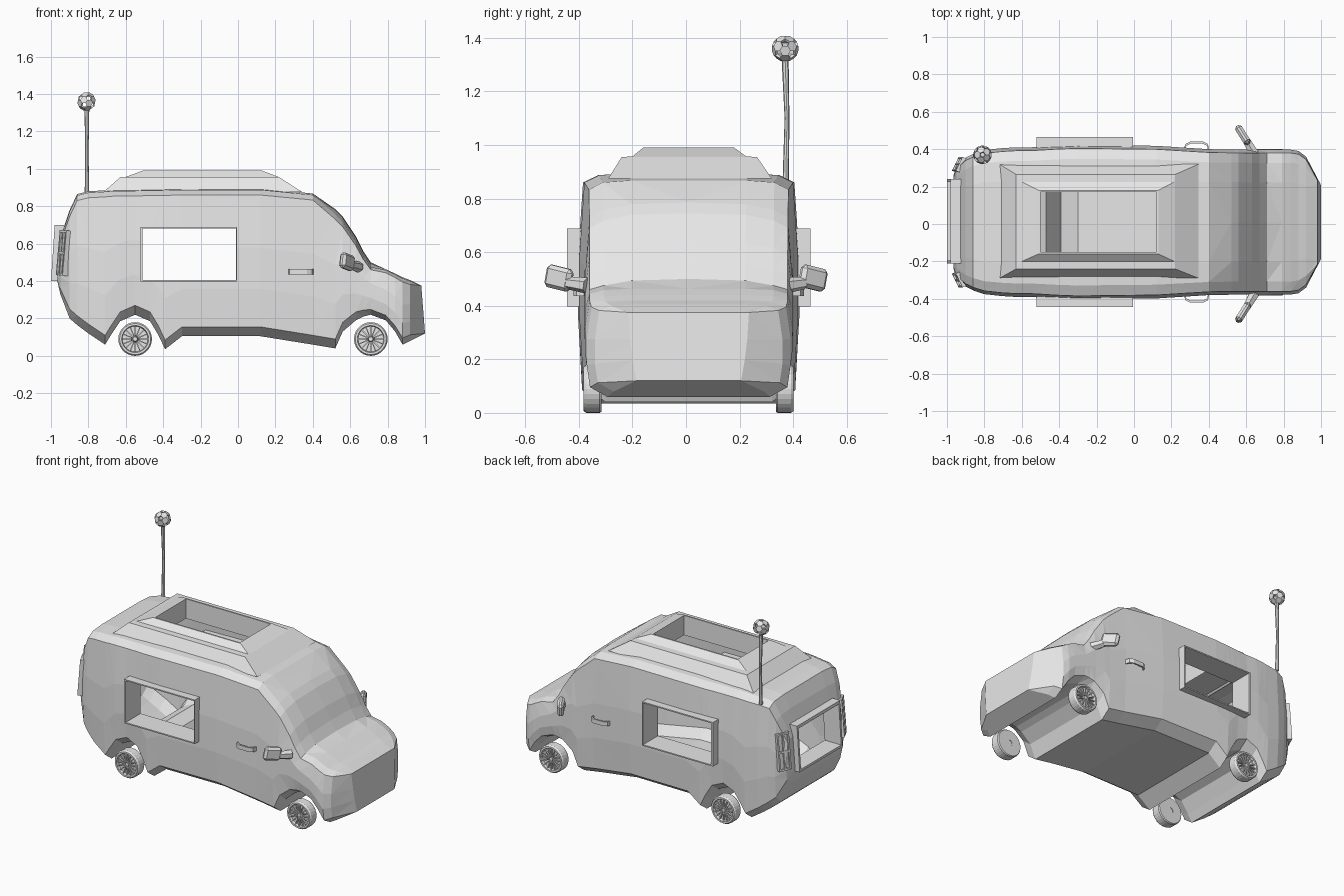
import bpy, bmesh, math
from mathutils import Matrix, Vector

if "Cube" in bpy.data.objects:
    bpy.data.objects.remove(bpy.data.objects["Cube"])

YC = 0.01  # centre line of the body
grey = bpy.data.materials.new("plain grey")
grey.diffuse_color = (0.8, 0.8, 0.8, 1)
grey.use_nodes = True
grey.node_tree.nodes["Principled BSDF"].inputs["Base Color"].default_value = grey.diffuse_color


def finish(name, bm, normals=True):
    if normals:
        bmesh.ops.recalc_face_normals(bm, faces=bm.faces)
    me = bpy.data.meshes.new(name)
    bm.to_mesh(me)
    bm.free()
    ob = bpy.data.objects.new(name, me)
    me.materials.append(grey)
    bpy.context.collection.objects.link(ob)
    return ob


def bridge(bm, rings, closed=False):
    n = len(rings[0])
    pairs = list(zip(rings, rings[1:])) + ([(rings[-1], rings[0])] if closed else [])
    for a, b in pairs:
        for i in range(n):
            j = (i + 1) % n
            bm.faces.new((a[i], a[j], b[j], b[i]))


def add_box(bm, mat, size):
    bmesh.ops.create_cube(bm, size=1, matrix=mat @ Matrix.Diagonal((*size, 1)))


def add_rod(bm, a, b, r1, r2, seg=8):
    a, b = Vector(a), Vector(b)
    rot = (b - a).to_track_quat('Z', 'Y').to_matrix().to_4x4()
    bmesh.ops.create_cone(bm, cap_ends=True, segments=seg, radius1=r1, radius2=r2,
                          depth=(b - a).length, matrix=Matrix.Translation((a + b) / 2) @ rot)


# Body shell: stations along the length (x, bottom, top, half width)
stations = [
    (-.965, .395, .43, .25), (-.95, .33, .63, .30), (-.90, .20, .78, .345),
    (-.86, .165, .865, .365), (-.80, .12, .88, .385), (-.71, .06, .885, .395),
    (-.68, .11, .888, .397), (-.63, .185, .89, .40), (-.55, .22, .89, .40),
    (-.47, .185, .892, .405), (-.425, .11, .892, .408), (-.39, .035, .893, .41),
    (-.30, .105, .895, .413), (.12, .105, .895, .408), (.40, .06, .868, .39),
    (.52, .04, .785, .388), (.56, .13, .745, .388), (.63, .19, .64, .387),
    (.67, .21, .56, .387), (.71, .22, .50, .387), (.79, .19, .463, .387),
    (.84, .13, .44, .387), (.88, .06, .42, .38), (.92, .08, .405, .35),
    (1.0, .12, .375, .225)]
bm = bmesh.new()
rings = []
for k, (x, zb, zt, w) in enumerate(stations):
    H = zt - zb
    h = min(1, H / .5)
    glass = .02 if .4 < x < .72 else 0
    last = k == len(stations) - 1
    half = [(.0, zt), (.55, zt - glass * .3), (.82, zt - .008 * h - glass), (.955, zt - .035 * h - glass),
            (1, zb + .60 * H), (1, zb + .32 * H), (.97, zb + .05 * h), (.80, zb), (0, zb)]
    if last:
        half = [(0, zt), (.5, zt), (.9, zt), (1, zt), (.97, zb + .6 * H),
                (.93, zb + .3 * H), (.87, zb), (.8, zb), (0, zb)]
    pts = half + [(-y, z) for y, z in half[-2:0:-1]]
    rings.append([bm.verts.new((x - (.02 * (z - zb) / H if last else 0), YC + y * w, z)) for y, z in pts])
bridge(bm, rings)
bm.faces.new(rings[0])
bm.faces.new(rings[-1])
bmesh.ops.recalc_face_normals(bm, faces=bm.faces)
bmesh.ops.triangulate(bm, faces=bm.faces)

# Openings in the shell: side windows, roof hatch, rear window
WIN = (-.51, -.012, .405, .68)
ROOF = (-.50, .12, -.15, .17)
REAR = (-.195, .225, .415, .68)
cuts = [(0, v) for v in WIN[:2] + ROOF[:2]] + [(1, v) for v in ROOF[2:] + REAR[:2]] \
    + [(2, v) for v in WIN[2:] + REAR[2:]]
for axis, v in cuts:
    co, no = Vector(), Vector()
    co[axis], no[axis] = v, 1
    bmesh.ops.bisect_plane(bm, geom=bm.verts[:] + bm.edges[:] + bm.faces[:], plane_co=co, plane_no=no)


def in_opening(f):
    c = f.calc_center_median()
    side = WIN[0] < c.x < WIN[1] and WIN[2] < c.z < WIN[3]
    roof = ROOF[0] < c.x < ROOF[1] and ROOF[2] < c.y < ROOF[3] and c.z > .8
    rear = c.x < -.85 and REAR[0] < c.y < REAR[1] and REAR[2] < c.z < REAR[3]
    return side or roof or rear


bmesh.ops.delete(bm, geom=[f for f in bm.faces if in_opening(f)], context='FACES')
finish("body_shell", bm, False)


# Window frames: rectangular tubes, closed loop of four rings
def frame(name, outer, inner, front, back, place):
    bm = bmesh.new()
    rs = []
    for (a0, a1, b0, b1), d in ((outer, back), (outer, front), (inner, front), (inner, back)):
        rs.append([bm.verts.new(place(a, b, d)) for a, b in ((a0, b0), (a1, b0), (a1, b1), (a0, b1))])
    bridge(bm, rs, True)
    return finish(name, bm)


for s, label in ((-1, "right"), (1, "left")):
    frame(label + "_window_frame", (-.522, -.005, .397, .688), WIN, .455, .30,
          lambda a, b, d: (a, YC + s * d, b))
frame("rear_window_frame", (-.21, .24, .40, .70), REAR, 0, .12,
      lambda a, b, d: (-1 + d + .02 * (b - .40) / .3, a, b))

# Stepped roof hatch, open in the middle
bm = bmesh.new()
steps = [(-.72, .345, -.29, .32, .875), (-.63, .22, -.24, .265, .955), (-.60, .215, -.20, .225, .957),
         (-.51, .13, -.16, .18, .99), (*ROOF, .99), (*ROOF, .86)]
bridge(bm, [[bm.verts.new(p) for p in ((x0, y0, z), (x1, y0, z), (x1, y1, z), (x0, y1, z))]
            for x0, x1, y0, y1, z in steps])
finish("roof_hatch", bm)


# Wheels: turned rim with spokes
def wheel(name, x, s):
    bm = bmesh.new()
    prof = [(.02, .325), (.085, .325), (.09, .332), (.09, .382), (.083, .392), (.072, .392), (.068, .375), (.02, .375)]
    n = 28
    rs = [[bm.verts.new((x + r * math.cos(2 * math.pi * i / n), YC + s * y, .09 + r * math.sin(2 * math.pi * i / n)))
           for i in range(n)] for r, y in prof]
    bridge(bm, rs, True)
    hub = Vector((x, YC, .09))
    add_rod(bm, hub + Vector((0, s * .328, 0)), hub + Vector((0, s * .385, 0)), .021, .012, 14)
    for i in range(16):
        m = Matrix.Translation(hub + Vector((0, s * .379, 0))) @ Matrix.Rotation(i * math.pi / 8, 4, 'Y') \
            @ Matrix.Translation((.043, 0, 0))
        add_box(bm, m, (.056, .012, .006))
    finish(name, bm)


for s, label in ((-1, "right"), (1, "left")):
    wheel(label + "_rear_wheel", -.55, s)
    wheel(label + "_front_wheel", .71, s)

    # Door handle: bowed bar
    bm = bmesh.new()
    path = [(.265, .385), (.275, .418), (.30, .43), (.37, .43), (.395, .418), (.405, .38)]
    rs = [[bm.verts.new((.335 + (x - .335) * f, YC + s * (y - d), z)) for d, f, z in
           ((0, 1, .436), (0, 1, .464), (.01, .92, .464), (.01, .92, .436))] for x, y in path]
    bridge(bm, rs)
    bm.faces.new(rs[0])
    bm.faces.new(rs[-1])
    finish(label + "_door_handle", bm)

    # Wing mirror: arm and chamfered head
    bm = bmesh.new()
    add_rod(bm, (.645, s * .37, .475), (.605, s * .44, .485), .03, .024, 6)
    head = bmesh.new()
    m = Matrix.Translation((.583, s * .474, .503)) @ Matrix.Rotation(-s * math.radians(58), 4, 'Z') \
        @ Matrix.Rotation(math.radians(-12) * s, 4, 'Y')
    add_box(head, m, (.112, .04, .085))
    bmesh.ops.bevel(head, geom=head.edges[:], offset=.014, segments=1, affect='EDGES')
    tmp = bpy.data.meshes.new("head")
    head.to_mesh(tmp)
    head.free()
    bm.from_mesh(tmp)
    bpy.data.meshes.remove(tmp)
    finish(label + "_wing_mirror", bm)

    # Tail light: upright housing with slats
    bm = bmesh.new()
    base = Matrix.Translation((-.93, YC + s * .305, .55)) @ Matrix.Rotation(math.radians(5), 4, 'Y') \
        @ Matrix.Rotation(s * math.radians(64), 4, 'Z')
    for x in (-.036, 0, .036):
        add_box(bm, base @ Matrix.Translation((x, 0, 0)), (.010, .035, .24))
    for z in (-.115, 0, .115):
        add_box(bm, base @ Matrix.Translation((0, 0, z)), (.082, .033, .012))
    add_box(bm, base, (.07, .014, .22))
    finish(label + "_tail_light", bm)

# Aerial mast
bm = bmesh.new()
add_rod(bm, (-.808, .372, .85), (-.808, .377, 1.10), .012, .009)
add_rod(bm, (-.808, .377, 1.10), (-.808, .37, 1.32), .009, .013)
finish("aerial_mast", bm)

# Aerial ball: faceted shell with five-sided holes
bm = bmesh.new()
bmesh.ops.create_icosphere(bm, subdivisions=1, radius=.058)
bmesh.ops.bevel(bm, geom=bm.verts[:], offset=33, offset_type='PERCENT', segments=1, affect='VERTICES')
bmesh.ops.delete(bm, geom=[f for f in bm.faces if len(f.verts) == 5], context='FACES_ONLY')
bmesh.ops.translate(bm, verts=bm.verts, vec=(-.81, .37, 1.36))
ball = finish("aerial_ball", bm)
thick = ball.modifiers.new("thickness", 'SOLIDIFY')
thick.thickness = .01
